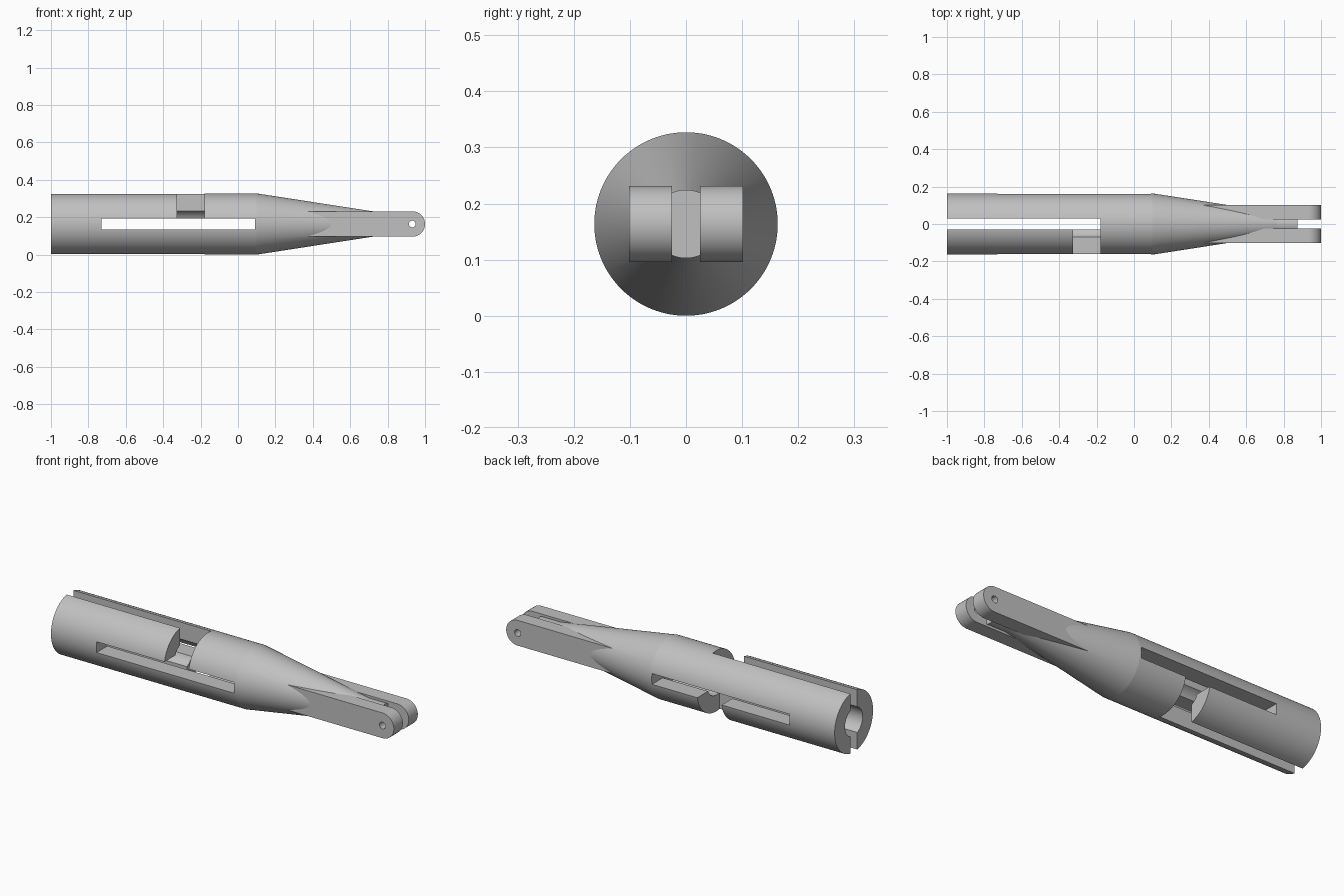
import bpy, bmesh
from math import pi, sin, cos
from mathutils import Matrix, Vector

if "Cube" in bpy.data.objects:
    bpy.data.objects.remove(bpy.data.objects["Cube"])

AXIS_Z = 0.1635
SEGMENTS = 96

grey = bpy.data.materials.new("plain grey")
grey.use_nodes = True
colour = (0.53, 0.53, 0.53, 1)
grey.diffuse_color = colour
grey.node_tree.nodes["Principled BSDF"].inputs["Base Color"].default_value = colour


def finish(name, bm):
    bmesh.ops.recalc_face_normals(bm, faces=bm.faces)
    mesh = bpy.data.meshes.new(name)
    bm.to_mesh(mesh)
    bm.free()
    mesh.materials.append(grey)
    obj = bpy.data.objects.new(name, mesh)
    obj.location.z = AXIS_Z
    bpy.context.collection.objects.link(obj)
    return obj


def lathe(name, profile):
    """Solid of revolution about x from (x, radius) stations."""
    bm = bmesh.new()
    rings = []
    for x, r in profile:
        angles = [2 * pi * i / SEGMENTS for i in range(SEGMENTS)]
        rings.append([bm.verts.new((x, r * cos(a), r * sin(a))) for a in angles])
    for a, b in zip(rings, rings[1:]):
        for i in range(SEGMENTS):
            j = (i + 1) % SEGMENTS
            bm.faces.new((a[i], a[j], b[j], b[i]))
    bm.faces.new(rings[0])
    bm.faces.new(rings[-1])
    return finish(name, bm)


def prism(name, outline, y0, y1):
    """Outline of (x, z) points pushed through from y0 to y1."""
    bm = bmesh.new()
    face = bm.faces.new([bm.verts.new((x, y0, z)) for x, z in outline])
    moved = bmesh.ops.extrude_face_region(bm, geom=[face])["geom"]
    verts = [v for v in moved if isinstance(v, bmesh.types.BMVert)]
    bmesh.ops.translate(bm, verts=verts, vec=(0, y1 - y0, 0))
    return finish(name, bm)


def box(name, x0, x1, y0, y1, z0, z1):
    return prism(name, [(x0, z0), (x1, z0), (x1, z1), (x0, z1)], y0, y1)


def arc(x, r, start, end, steps):
    angles = [start + (end - start) * i / steps for i in range(steps + 1)]
    return [(x + r * cos(a), r * sin(a)) for a in angles]


def combine(target, tool, operation):
    """Apply a boolean and discard the tool."""
    tool.hide_render = True
    mod = target.modifiers.new(operation.lower(), 'BOOLEAN')
    mod.object = tool
    mod.operation = operation
    mod.solver = 'EXACT'
    bpy.context.view_layer.objects.active = target
    bpy.ops.object.modifier_apply(modifier=mod.name)
    bpy.data.objects.remove(tool)


# Tube, taper and narrow core
body = lathe("socket_body", [(-1, 0.1635), (0.1, 0.1635), (0.765, 0.061), (0.875, 0.061)])

# Two fork arms with rounded ends
PIN_X, ARM_R = 0.932, 0.068
for side in (-1, 1):
    outline = [(0.3, -ARM_R)] + arc(PIN_X, ARM_R, -pi / 2, pi / 2, 32) + [(0.3, ARM_R)]
    arm = prism("fork_arm", outline, side * 0.025, side * 0.102)
    combine(body, arm, 'UNION')

# Bore, long slots and the pin hole
SLOT = 0.029
combine(body, lathe("bore", [(-1.1, 0.075), (0.09, 0.075)]), 'DIFFERENCE')
combine(body, box("upright_slot", -1.1, -0.18, -SLOT, SLOT, -0.3, 0.3), 'DIFFERENCE')
combine(body, box("cross_slot", -0.73, 0.09, -0.3, 0.3, -SLOT, SLOT), 'DIFFERENCE')
combine(body, prism("pin_hole", arc(PIN_X, 0.018, 0, 2 * pi * 31 / 32, 31), -0.3, 0.3), 'DIFFERENCE')

# Opposite quarter notches that join the slots
for side in (-1, 1):
    notch = box("notch", -0.325, -0.18, side * 0.01, side * 0.3, -side * 0.01, -side * 0.3)
    combine(body, notch, 'DIFFERENCE')

# Smooth round surfaces, crisp edges
bpy.ops.object.select_all(action='DESELECT')
body.select_set(True)
bpy.context.view_layer.objects.active = body
bpy.ops.object.shade_smooth_by_angle(angle=0.12)
